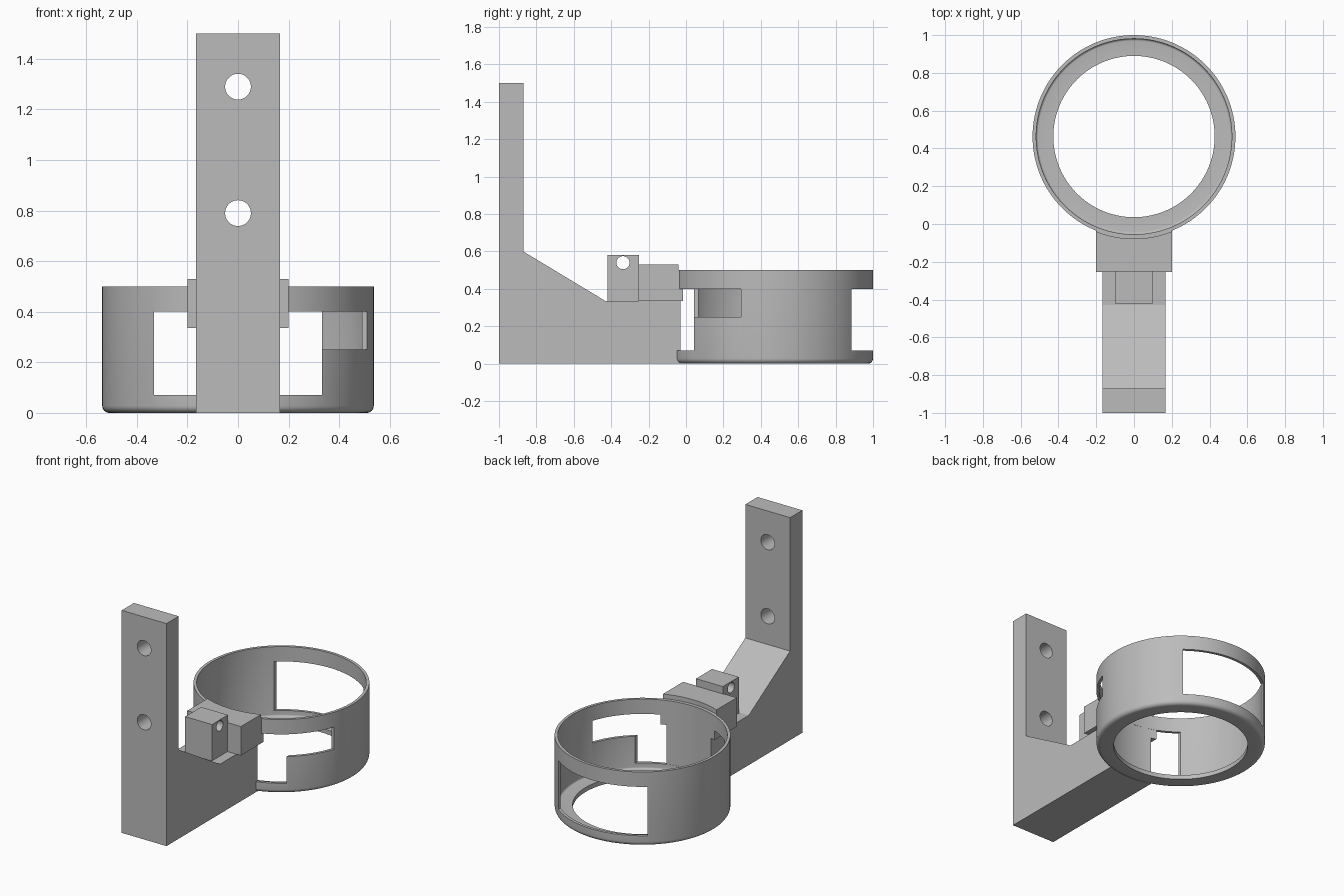
import bpy, bmesh, math
from mathutils import Matrix, Vector

if "Cube" in bpy.data.objects:
    bpy.data.objects.remove(bpy.data.objects["Cube"])

CY, R_OUT, R_IN, R_HOLE = 0.463, 0.537, 0.518, 0.427   # cup ring
SEG = 128

grey = bpy.data.materials.new("plain grey")
grey.diffuse_color = (0.5, 0.5, 0.5, 1)
grey.use_nodes = True
grey.node_tree.nodes["Principled BSDF"].inputs["Base Color"].default_value = grey.diffuse_color


def finish(name, bm):
    bmesh.ops.recalc_face_normals(bm, faces=bm.faces[:])
    me = bpy.data.meshes.new(name)
    bm.to_mesh(me)
    bm.free()
    me.materials.append(grey)
    ob = bpy.data.objects.new(name, me)
    bpy.context.collection.objects.link(ob)
    return ob


def box(name, x0, x1, y0, y1, z0, z1):
    bm = bmesh.new()
    bmesh.ops.create_cube(bm, size=1)
    for v in bm.verts:
        v.co = Vector(((x0 + x1) / 2 + v.co.x * (x1 - x0),
                       (y0 + y1) / 2 + v.co.y * (y1 - y0),
                       (z0 + z1) / 2 + v.co.z * (z1 - z0)))
    return finish(name, bm)


def cylinder(name, r, depth, loc, axis="Z", seg=SEG):
    rot = {"X": Matrix.Rotation(math.pi / 2, 4, "Y"),
           "Y": Matrix.Rotation(math.pi / 2, 4, "X"),
           "Z": Matrix.Identity(4)}[axis]
    bm = bmesh.new()
    bmesh.ops.create_cone(bm, cap_ends=True, segments=seg, radius1=r, radius2=r,
                          depth=depth, matrix=Matrix.Translation(loc) @ rot)
    return finish(name, bm)


def lathe(name, profile):
    """Revolve a closed (radius, z) profile around the ring axis."""
    bm = bmesh.new()
    rings = []
    for i in range(SEG):
        a = 2 * math.pi * i / SEG
        rings.append([bm.verts.new((r * math.cos(a), CY + r * math.sin(a), z))
                      for r, z in profile])
    n = len(profile)
    for i in range(SEG):
        p, q = rings[i], rings[(i + 1) % SEG]
        for j in range(n):
            k = (j + 1) % n
            bm.faces.new((p[j], q[j], q[k], p[k]))
    return finish(name, bm)


def extrude_x(name, profile, half):
    """Extrude a (y, z) outline symmetrically across x."""
    bm = bmesh.new()
    face = bm.faces.new([bm.verts.new((-half, y, z)) for y, z in profile])
    ext = bmesh.ops.extrude_face_region(bm, geom=[face])["geom"]
    bmesh.ops.translate(bm, vec=(2 * half, 0, 0),
                        verts=[g for g in ext if isinstance(g, bmesh.types.BMVert)])
    return finish(name, bm)


def select(ob):
    bpy.ops.object.select_all(action="DESELECT")
    ob.select_set(True)
    bpy.context.view_layer.objects.active = ob


def cut(ob, *cutters):
    select(ob)
    for c in cutters:
        m = ob.modifiers.new("cut", "BOOLEAN")
        m.operation, m.solver, m.object = "DIFFERENCE", "EXACT", c
        bpy.ops.object.modifier_apply(modifier=m.name)
        bpy.data.objects.remove(c)


# cup ring: thin wall, inward floor lip, rounded lower edge
f = 0.028
fillet = [(R_OUT - f + f * math.sin(t), f - f * math.cos(t))
          for t in (math.pi / 2 * i / 6 for i in range(7))]
g = 0.012
inner = [(R_IN - g + g * math.cos(t), 0.03 + g - g * math.sin(t))
         for t in (math.pi / 2 * i / 4 for i in range(5))]
ring = lathe("cup_ring", [(R_HOLE, 0)] + fillet + [(R_OUT, 0.5), (R_IN, 0.5)]
             + inner + [(R_HOLE, 0.03)])
cut(ring,
    box("window_cutter", -0.333, 0.333, -0.3, 1.3, 0.07, 0.40),   # front and back windows
    box("slot_cutter", 0.30, 0.7, -0.3, 0.295, 0.25, 0.40))       # side slot on the right

# wall bracket with sloped brace and two screw holes
bracket = extrude_x("wall_bracket", [(-1, 0), (-1, 1.5), (-0.87, 1.5), (-0.87, 0.6),
                                     (-0.43, 0.335), (0.1, 0.335), (0.1, 0)], 0.167)
cut(bracket, cylinder("bore_cutter", R_IN + 0.001, 3, (0, CY, 0)),
    *[cylinder("screw_cutter", 0.051, 0.6, (0, -1, z), "Y", 48) for z in (0.79, 1.29)])

# clamp block between bracket and ring, its top following the ring
block = box("clamp_block", -0.2, 0.2, -0.255, 0.1, 0.335, 0.53)
cut(block, cylinder("bore_cutter", R_IN + 0.001, 3, (0, CY, 0)),
    cylinder("top_cutter", R_OUT + 0.004, 0.5, (0, CY, 0.75)))

# small tab with cross hole
tab = box("pin_tab", -0.1, 0.1, -0.42, -0.25, 0.33, 0.58)
cut(tab, cylinder("pin_cutter", 0.035, 1, (0, -0.337, 0.54), "X", 40))

for ob in (ring, bracket, block, tab):
    select(ob)
    bpy.ops.object.shade_smooth_by_angle(angle=math.radians(30))
